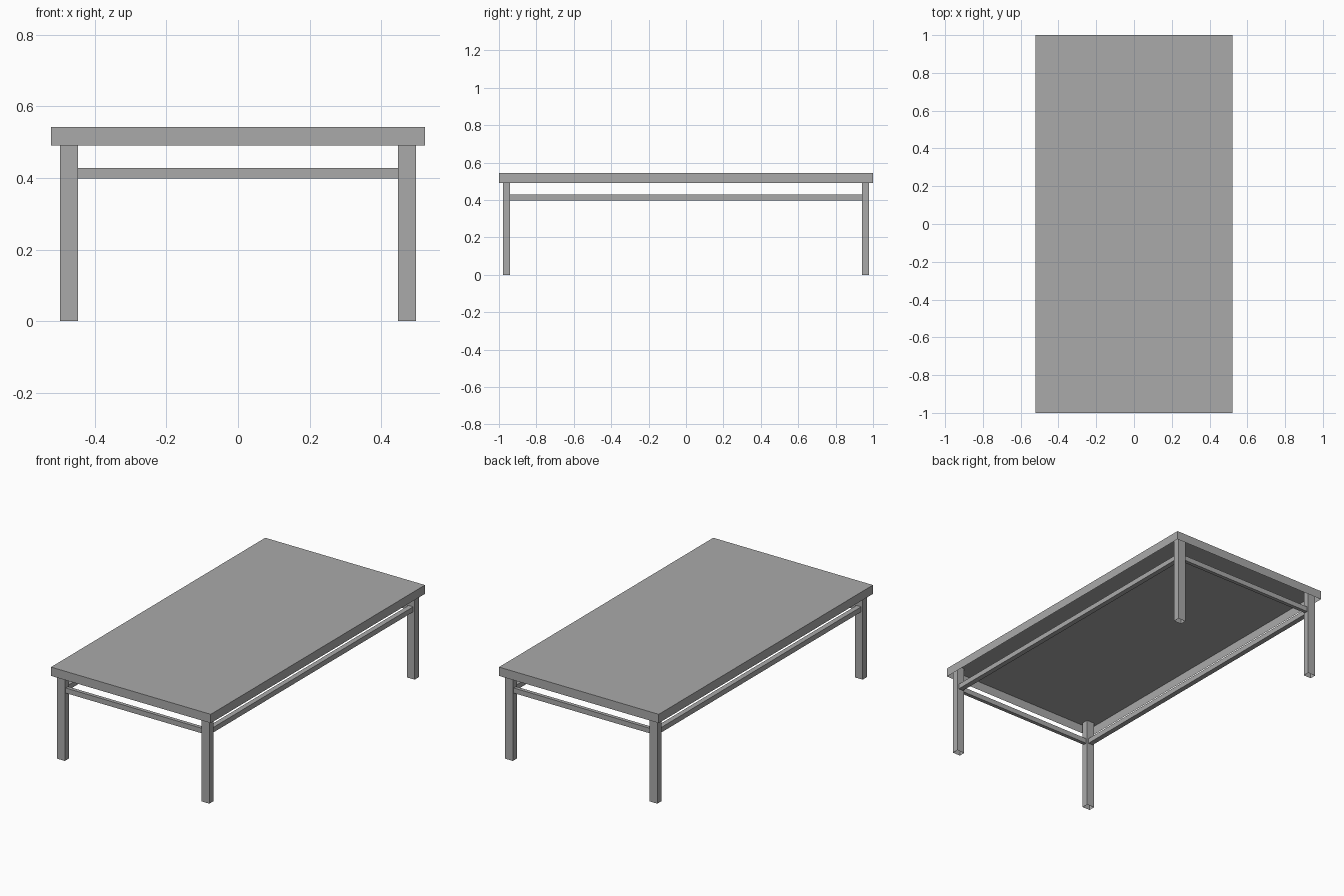
import bpy
import bmesh
from mathutils import Vector

old = bpy.data.objects.get("Cube")
if old:
    bpy.data.objects.remove(old, do_unlink=True)

grey = bpy.data.materials.new("plain grey")
grey.use_nodes = True
colour = (0.4, 0.4, 0.4, 1)
grey.diffuse_color = colour
grey.node_tree.nodes["Principled BSDF"].inputs["Base Color"].default_value = colour


def box(name, centre, size, open_bottom=False, open_top=False):
    """Flat-sided box, optionally without its bottom or top face."""
    bm = bmesh.new()
    bmesh.ops.create_cube(bm, size=1)
    bmesh.ops.scale(bm, vec=Vector(size), verts=bm.verts)
    bm.normal_update()
    drop = [f for f in bm.faces
            if (open_bottom and f.normal.z < -0.5) or (open_top and f.normal.z > 0.5)]
    bmesh.ops.delete(bm, geom=drop, context="FACES_ONLY")
    mesh = bpy.data.meshes.new(name)
    bm.to_mesh(mesh)
    bm.free()
    mesh.materials.append(grey)
    obj = bpy.data.objects.new(name, mesh)
    obj.location = centre
    bpy.context.collection.objects.link(obj)
    return obj


width, length, height, rim = 1.044, 2.0, 0.543, 0.052
leg_x, leg_y = 0.472, 0.959          # leg centres
leg_w, leg_d = 0.05, 0.038           # leg section
rail_z, rail_h = 0.413, 0.03

# Table top: a hollow tray turned upside down
box("table_top", (0, 0, height - rim / 2), (width, length, rim), open_bottom=True)

# Hollow legs reaching up inside the top
leg_h = height - 0.001
for sx, side in ((1, "left"), (-1, "right")):
    for sy, end in ((-1, "front"), (1, "back")):
        box(f"{end}_{side}_leg", (sx * leg_x, sy * leg_y, leg_h / 2),
            (leg_w, leg_d, leg_h), open_bottom=True, open_top=True)

# Long rails between the legs
for sx, side in ((1, "left"), (-1, "right")):
    box(f"{side}_rail", (sx * leg_x, 0, rail_z), (0.03, 2 * leg_y - leg_d, rail_h))

# Short rails between the legs
for sy, end in ((-1, "front"), (1, "back")):
    box(f"{end}_rail", (0, sy * leg_y, rail_z), (2 * leg_x - leg_w, 0.022, rail_h))
